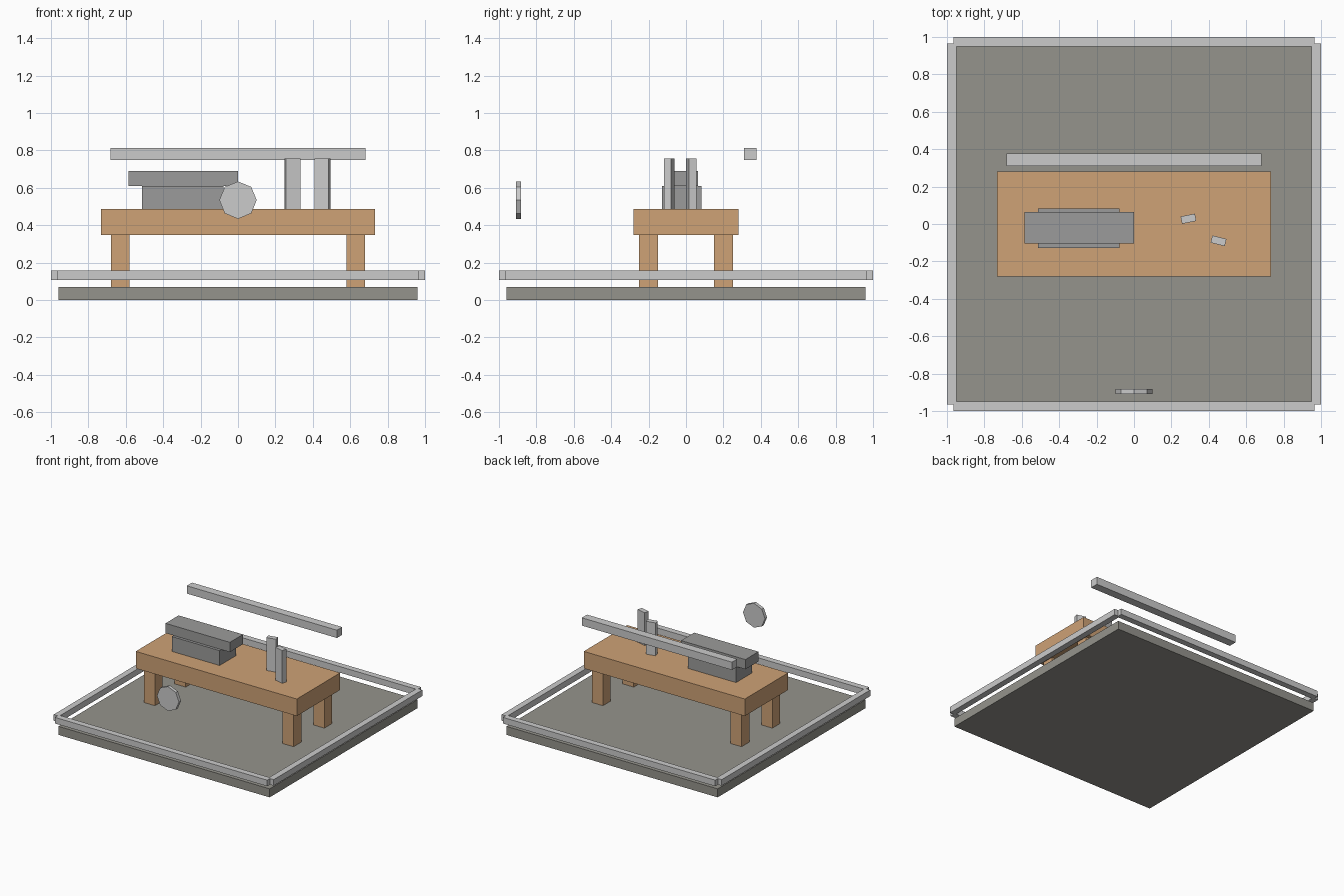
import bpy
import math

if "Cube" in bpy.data.objects:
    bpy.data.objects.remove(bpy.data.objects["Cube"])


def material(name, rgb):
    m = bpy.data.materials.new(name)
    m.diffuse_color = (*rgb, 1)
    m.use_nodes = True
    m.node_tree.nodes["Principled BSDF"].inputs["Base Color"].default_value = m.diffuse_color
    return m


wood = material("wood", (0.62, 0.36, 0.18))
stone = material("stone", (0.30, 0.295, 0.265))
iron = material("iron", (0.33, 0.33, 0.325))


def box(name, centre, size, mat=None, turn=0):
    bpy.ops.mesh.primitive_cube_add(size=1, location=centre)
    o = bpy.context.object
    o.name = name
    o.scale = size
    o.rotation_euler.z = math.radians(turn)
    if mat:
        o.data.materials.append(mat)
    return o


# Square floor slab
box("floor_slab", (0, 0, 0.035), (1.92, 1.92, 0.07), stone)

# Floating border rails around the slab
for s, side in ((-1, "front"), (1, "back")):
    box(side + "_rail", (0, s * 0.975, 0.133), (1.93, 0.05, 0.05))
for s, side in ((-1, "left"), (1, "right")):
    box(side + "_rail", (s * 0.975, 0, 0.133), (0.05, 1.93, 0.05))

# Workbench
box("bench_top", (0, 0, 0.418), (1.464, 0.564, 0.14), wood)
for sx in (-1, 1):
    for sy in (-1, 1):
        box("bench_leg", (sx * 0.63, sy * 0.2, 0.208), (0.1, 0.1, 0.28), wood)

# Anvil: body and wider-reaching face
box("anvil_body", (-0.295, -0.023, 0.549), (0.435, 0.21, 0.122), iron)
box("anvil_face", (-0.293, -0.02, 0.65), (0.585, 0.17, 0.08), iron)

# Two upright bars standing on the bench, slightly turned
box("upright_bar_a", (0.291, 0.028, 0.623), (0.078, 0.04, 0.27), None, 11)
box("upright_bar_b", (0.452, -0.09, 0.623), (0.078, 0.04, 0.27), None, -14)

# Long rail behind the bench
box("back_bar", (0, 0.344, 0.782), (1.364, 0.068, 0.064))

# Eight-sided disc at the front
bpy.ops.mesh.primitive_cylinder_add(vertices=8, radius=0.1, depth=0.027,
                                    location=(0, -0.896, 0.534),
                                    rotation=(math.pi / 2, 0, 0))
bpy.context.object.name = "front_disc"
